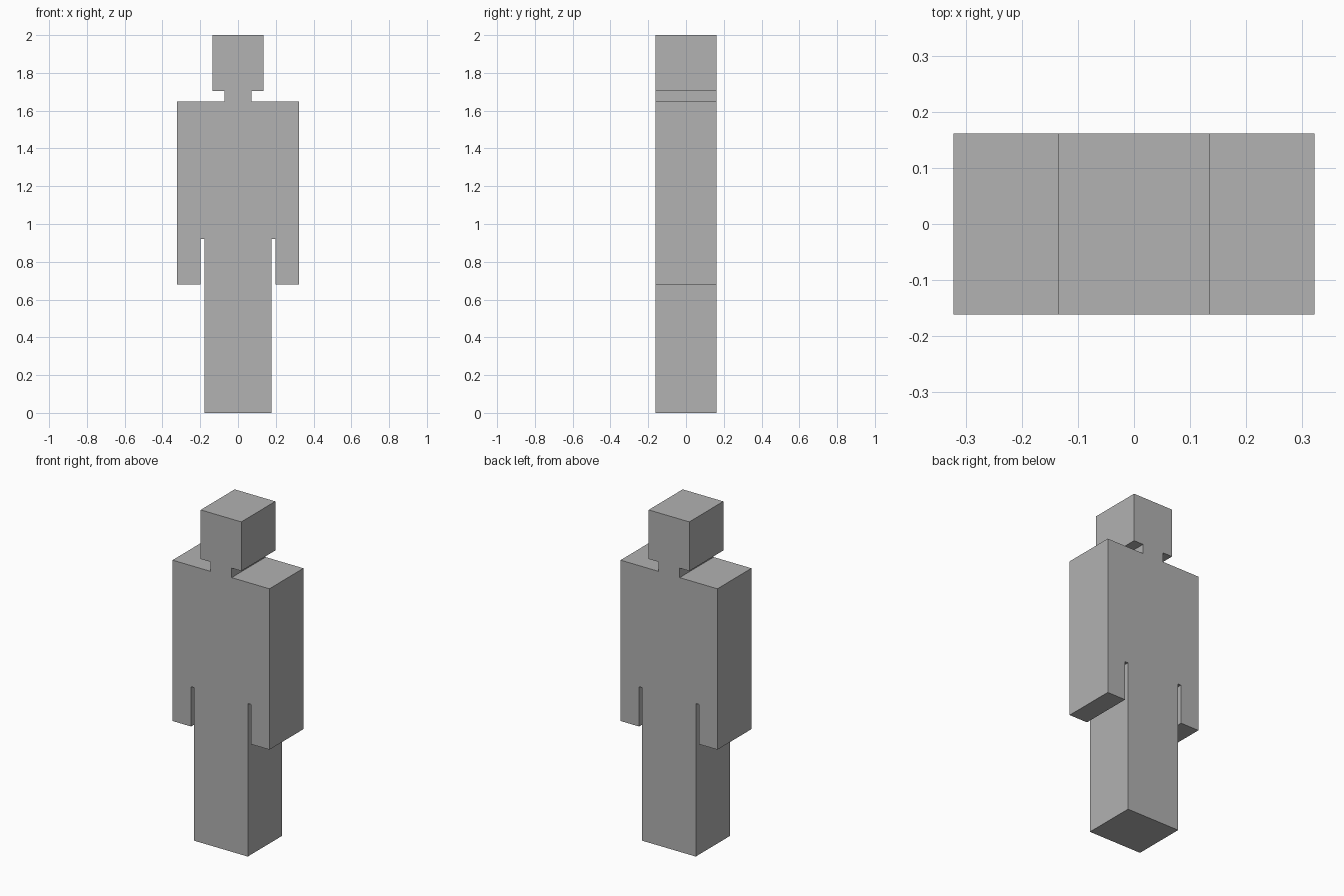
import bpy
import bmesh

cube = bpy.data.objects.get("Cube")
if cube:
    bpy.data.objects.remove(cube, do_unlink=True)

DEPTH = 0.323

# Single flat grey
grey = bpy.data.materials.new("mid_grey")
grey.use_nodes = True
colour = (0.445, 0.445, 0.445, 1)
grey.diffuse_color = colour
grey.node_tree.nodes["Principled BSDF"].inputs["Base Color"].default_value = colour

# Left half of the silhouette, from the feet up to the crown
LEG, ARM_IN, ARM_OUT, NECK, HEAD = 0.178, 0.199, 0.322, 0.071, 0.135
HAND, ARMPIT, SHOULDER, CHIN, CROWN = 0.681, 0.92, 1.648, 1.705, 2.0
half = [
    (LEG, 0), (LEG, ARMPIT),                    # leg
    (ARM_IN, ARMPIT), (ARM_IN, HAND),           # gap beside the arm
    (ARM_OUT, HAND), (ARM_OUT, SHOULDER),       # arm and shoulder
    (NECK, SHOULDER), (NECK, CHIN),             # neck
    (HEAD, CHIN), (HEAD, CROWN),                # head
]
outline = half + [(-x, z) for x, z in reversed(half)]

# Extrude the mirrored outline from front to back
bm = bmesh.new()
front = bm.faces.new([bm.verts.new((x, -DEPTH / 2, z)) for x, z in outline])
result = bmesh.ops.extrude_face_region(bm, geom=[front], use_keep_orig=True)
back_verts = [g for g in result["geom"] if isinstance(g, bmesh.types.BMVert)]
bmesh.ops.translate(bm, verts=back_verts, vec=(0, DEPTH, 0))
bmesh.ops.recalc_face_normals(bm, faces=bm.faces[:])

mesh = bpy.data.meshes.new("figure_body")
bm.to_mesh(mesh)
bm.free()
mesh.materials.append(grey)
figure = bpy.data.objects.new("figure_body", mesh)
bpy.context.collection.objects.link(figure)
